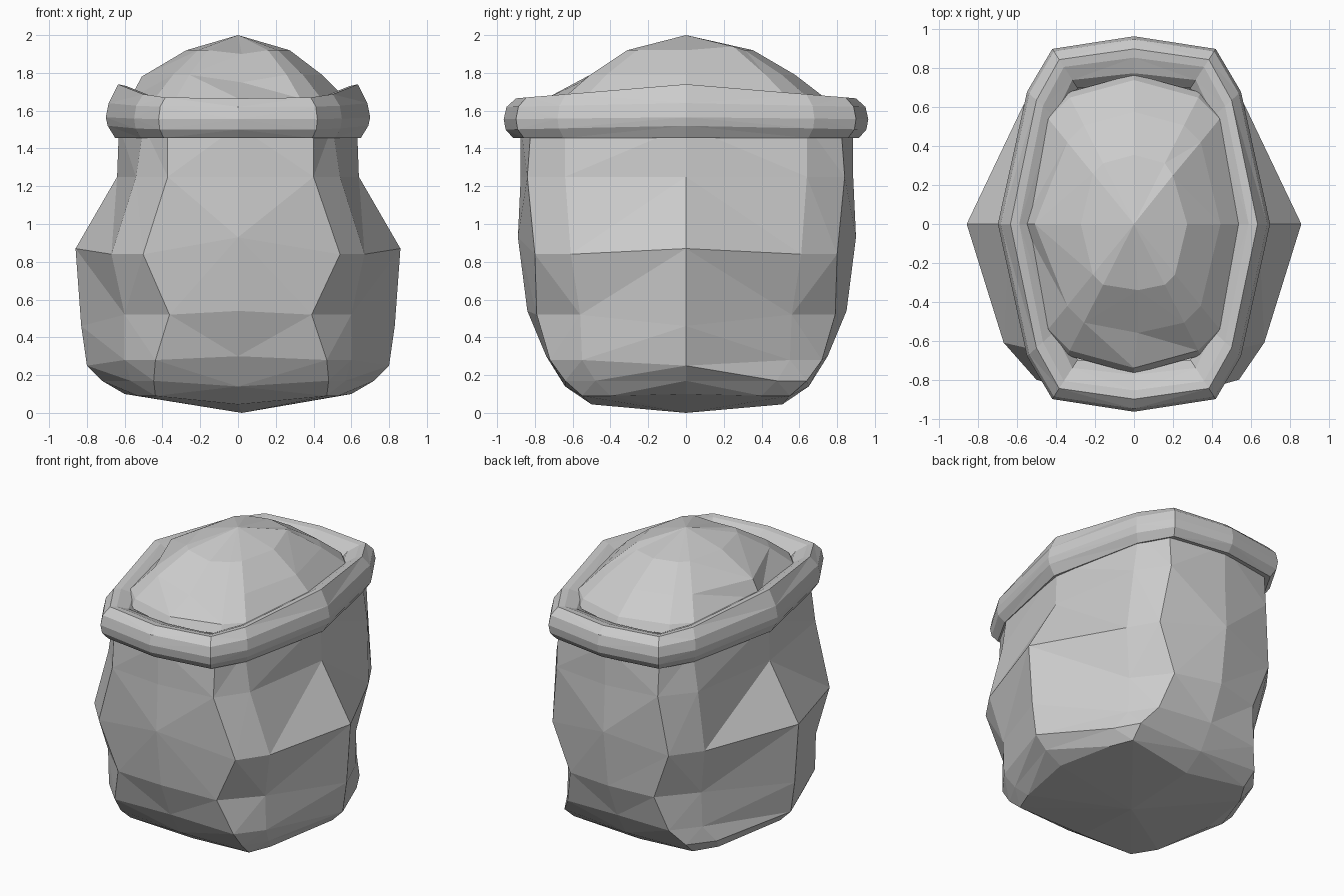
import bpy, bmesh

old = bpy.data.objects.get("Cube")
if old:
    bpy.data.objects.remove(old, do_unlink=True)

grey = bpy.data.materials.new("plain grey cloth")
grey.use_nodes = True
colour = (0.6, 0.6, 0.6, 1)
grey.diffuse_color = colour
grey.node_tree.nodes["Principled BSDF"].inputs["Base Color"].default_value = colour


def mirrored(half, left=1.0):
    """Complete a ring from its +x half; left scales the corner columns."""
    other = []
    for i in range(len(half) - 2, 0, -1):
        x, y, z = half[i]
        k = left if i in (1, 5) else 1
        other.append((-x * k, y, z))
    return half + other


def loft(name, rings, first=None, last=None):
    """Skin rings that run upward, with optional points closing the ends."""
    bm = bmesh.new()
    loops = [[bm.verts.new(p) for p in ring] for ring in rings]
    n = len(loops[0])
    for a, b in zip(loops, loops[1:]):
        for i in range(n):
            j = (i + 1) % n
            bm.faces.new((a[i], a[j], b[j], b[i]))
    for tip, loop in ((first, loops[0]), (last, loops[-1])):
        if tip:
            v = bm.verts.new(tip)
            for i in range(n):
                bm.faces.new((loop[i], loop[(i + 1) % n], v))
    bmesh.ops.recalc_face_normals(bm, faces=bm.faces)
    bmesh.ops.triangulate(bm, faces=bm.faces, quad_method='SHORT_EDGE')
    mesh = bpy.data.meshes.new(name)
    bm.to_mesh(mesh)
    bm.free()
    mesh.materials.append(grey)
    obj = bpy.data.objects.new(name, mesh)
    bpy.context.collection.objects.link(obj)
    return obj


# Sack body: height, end y, corner x y, mid x y, side x, end lift, side lift
body_rows = [
    (0.09, 0.50, 0.47, 0.55, 0.53, 0.40, 0.60, -0.045, 0.01),
    (0.17, 0.64, 0.48, 0.64, 0.57, 0.48, 0.72, -0.03, 0.0),
    (0.28, 0.74, 0.47, 0.72, 0.60, 0.55, 0.80, 0.02, -0.03),
    (0.52, 0.84, 0.39, 0.79, 0.60, 0.56, 0.83, 0.02, -0.06),
    (0.84, 0.89, 0.54, 0.80, 0.67, 0.61, 0.86, 0.09, 0.03),
    (1.25, 0.875, 0.40, 0.84, 0.54, 0.64, 0.64, 0.0, 0.0),
    (1.52, 0.875, 0.40, 0.82, 0.50, 0.64, 0.63, 0.0, 0.0),
]
body_rings = []
for z, ey, cx, cy, mx, my, sx, end_lift, side_lift in body_rows:
    back = 0.85 if 0.2 < z < 1 else 1.0
    body_rings.append(mirrored([
        (0, -ey, z + end_lift), (cx, -cy, z), (mx, -my, z),
        (sx, 0, z + side_lift),
        (mx * back, my, z), (cx * back, cy, z), (0, ey + 0.01, z + end_lift),
    ], 0.93))
loft("sack_body", body_rings, first=(0.02, 0, 0))


def outline(quarter):
    """Front-to-back half outline from its front quarter."""
    return [(x, -y) for x, y in quarter] + [(x, y) for x, y in quarter[-2::-1]]


# Rolled rim: inset, height, extra height at the sides
rim_line = outline([(0, 0.965), (0.42, 0.90), (0.55, 0.68), (0.70, 0)])
rim_rows = [(0.11, 1.46, 0), (0.05, 1.455, 0), (0.01, 1.50, 0.02),
            (0.0, 1.555, 0.01), (0.015, 1.62, 0.02), (0.065, 1.665, 0.075),
            (0.11, 1.66, 0.07), (0.19, 1.63, 0.05), (0.24, 1.58, 0.04)]
rim_rings = []
for inset, z, rise in rim_rows:
    half = []
    for x, y in rim_line:
        length = ((x / 0.7) ** 2 + (y / 0.965) ** 2) ** 0.5
        half.append((x - inset * x / 0.7 / length,
                     y - inset * y / 0.965 / length,
                     z + rise * (1 - abs(y) / 0.965)))
    rim_rings.append(mirrored(half))
loft("rolled_rim", rim_rings)

# Heaped contents with a small dent in front and a bump on one side
heap_line = outline([(0, 0.74), (0.33, 0.65), (0.44, 0.54), (0.57, 0)])
heap_rings = [mirrored([(x * s, y * s, z) for x, y in heap_line])
              for s, z in ((1.04, 1.61), (1.0, 1.665), (0.78, 1.79), (0.48, 1.92))]
heap_rings[2][0] = (0.02, -0.56, 1.75)
heap_rings[3][0] = (0.02, -0.34, 1.90)
heap_rings[2][9] = (-0.51, 0, 1.78)
heap_rings[3][4] = (0.20, 0.25, 1.94)
loft("heaped_contents", heap_rings, last=(0, 0, 2.0))
